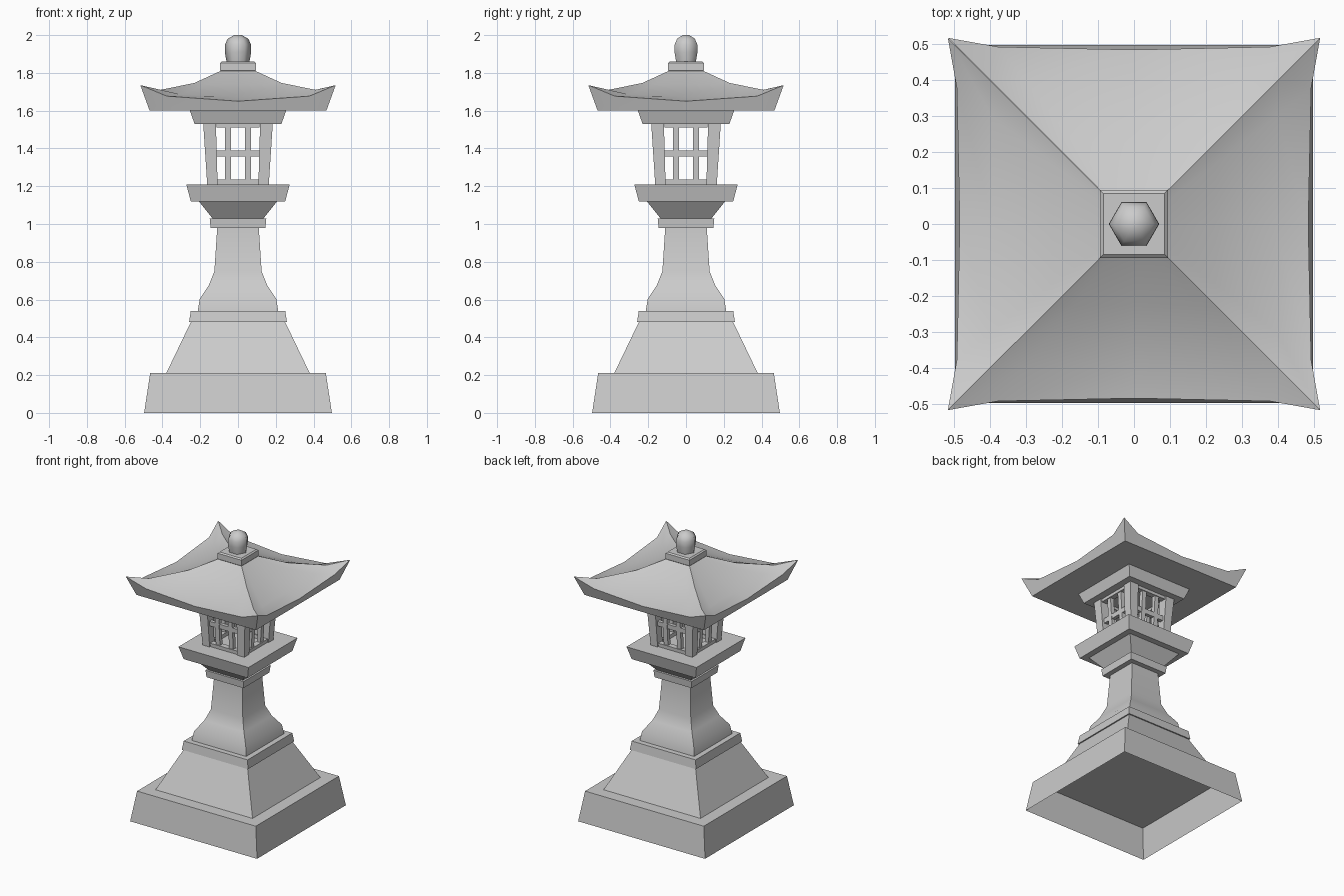
import bpy, bmesh, math
from mathutils import Matrix, Vector

cube = bpy.data.objects.get("Cube")
if cube:
    bpy.data.objects.remove(cube, do_unlink=True)

stone = bpy.data.materials.new("grey stone")
stone.use_nodes = True
GREY = (0.6, 0.6, 0.6, 1)
stone.diffuse_color = GREY
stone.node_tree.nodes["Principled BSDF"].inputs["Base Color"].default_value = GREY


def finish(name, bm, smooth=None):
    bmesh.ops.recalc_face_normals(bm, faces=bm.faces)
    mesh = bpy.data.meshes.new(name)
    bm.to_mesh(mesh)
    bm.free()
    mesh.materials.append(stone)
    obj = bpy.data.objects.new(name, mesh)
    bpy.context.collection.objects.link(obj)
    if smooth:
        bpy.ops.object.select_all(action="DESELECT")
        obj.select_set(True)
        bpy.context.view_layer.objects.active = obj
        bpy.ops.object.shade_smooth_by_angle(angle=math.radians(smooth))
    return obj


def loft(bm, rings, bottom=True, top=True):
    """Skin a list of point rings, with optional end caps."""
    vs = [[bm.verts.new(p) for p in ring] for ring in rings]
    n = len(vs[0])
    for a, b in zip(vs, vs[1:]):
        for i in range(n):
            bm.faces.new((a[i], a[(i + 1) % n], b[(i + 1) % n], b[i]))
    if bottom:
        bm.faces.new(vs[0][::-1])
    if top:
        bm.faces.new(vs[-1])


def rect(x0, x1, y0, y1, z):
    return [(x0, y0, z), (x1, y0, z), (x1, y1, z), (x0, y1, z)]


def square_block(name, profile, bottom=True, smooth=None):
    """Square tapered block from (half width, height) pairs."""
    bm = bmesh.new()
    loft(bm, [rect(-h, h, -h, h, z) for h, z in profile], bottom)
    return finish(name, bm, smooth)


def four_sides(bm):
    """Repeat the geometry around the vertical axis."""
    source = bm.verts[:] + bm.edges[:] + bm.faces[:]
    for k in (1, 2, 3):
        copy = bmesh.ops.duplicate(bm, geom=source)["geom"]
        verts = [v for v in copy if isinstance(v, bmesh.types.BMVert)]
        bmesh.ops.rotate(bm, verts=verts, cent=(0, 0, 0),
                         matrix=Matrix.Rotation(k * math.pi / 2, 3, "Z"))


# Pedestal: the plinth is open underneath
square_block("plinth", [(0.497, 0), (0.465, 0.21)], bottom=False)
square_block("sloped_base", [(0.38, 0.21), (0.25, 0.48)])
square_block("base_collar", [(0.259, 0.48), (0.25, 0.54)])
square_block("shaft", [(0.213, 0.54), (0.202, 0.605), (0.155, 0.675),
                       (0.125, 0.75), (0.11, 0.98)], smooth=40)
square_block("shaft_collar", [(0.145, 0.98), (0.15, 1.03)])
square_block("bracket", [(0.135, 1.03), (0.207, 1.12)])
square_block("tray", [(0.25, 1.12), (0.274, 1.21)])

# Lamp housing: leaning walls between these heights
LOW, HIGH = 1.21, 1.53


def wall(z):
    return 0.163 + 0.021 * (z - LOW) / (HIGH - LOW)


bm = bmesh.new()
loft(bm, [rect(-w, -inner, -w, -inner, z)
          for w, inner, z in ((wall(LOW), 0.108, LOW), (wall(HIGH), 0.117, HIGH))])
four_sides(bm)
finish("lamp_posts", bm)


def rails(name, spans, inset, depth):
    """Horizontal members, plus a copy on every side."""
    bm = bmesh.new()
    for z0, z1 in spans:
        loft(bm, [rect(-0.115, 0.115, inset - wall(z), inset + depth - wall(z), z)
                  for z in (z0, z1)])
    four_sides(bm)
    finish(name, bm)


rails("lamp_frame_rails", [(LOW, 1.235), (1.51, HIGH)], 0.008, 0.04)
rails("window_crossbars", [(1.357, 1.39)], 0.016, 0.025)

bm = bmesh.new()
for x in (-0.052, 0.052):
    loft(bm, [rect(x - 0.016, x + 0.016, 0.014 - wall(z), 0.042 - wall(z), z)
              for z in (1.22, 1.52)])
four_sides(bm)
finish("window_uprights", bm)

# Roof: beam, curved hipped slopes, leaning eaves and flat soffit
square_block("roof_beam", [(0.23, 1.53), (0.255, 1.6)])

# Each row: half width at corner, middle and quarter depth, then their heights
slope_rows = [(0.093, 0.093, 0.093, 1.81, 1.81, 1.81),
              (0.23, 0.225, 0.227, 1.747, 1.737, 1.74),
              (0.41, 0.39, 0.395, 1.71, 1.672, 1.685),
              (0.517, 0.484, 0.492, 1.735, 1.65, 1.677)]
EAVE = 0.468


def slope_row(corner, mid, quarter, zc, zm, zq):
    q = corner * 0.73
    return [(-corner, -corner, zc), (-q, -quarter, zq), (0, -mid, zm),
            (q, -quarter, zq), (corner, -corner, zc)]


def sheet(bm, rows):
    grid = [[bm.verts.new(p) for p in row] for row in rows]
    for a, b in zip(grid, grid[1:]):
        for i in range(len(a) - 1):
            bm.faces.new((b[i], b[i + 1], a[i + 1], a[i]))


rows = [slope_row(*r) for r in slope_rows]
bm = bmesh.new()
sheet(bm, rows)
sheet(bm, [rows[-1], [(f * EAVE, -EAVE, 1.6) for f in (-1, -0.73, 0, 0.73, 1)]])
four_sides(bm)
bm.faces.new([bm.verts.new(p) for p in rect(-EAVE, EAVE, -EAVE, EAVE, 1.6)[::-1]])
roof = finish("roof", bm, smooth=40)
# Hold every panel facing outward: up for slopes, outward for eaves, down for soffit
bm = bmesh.new()
bm.from_mesh(roof.data)
for face in bm.faces:
    if face.normal.dot(face.calc_center_median() - Vector((0, 0, 1.62))) < 0:
        face.normal_flip()
bm.to_mesh(roof.data)
bm.free()

# Roof cap and six-sided finial
square_block("roof_cap", [(0.085, 1.8), (0.094, 1.812), (0.094, 1.852), (0.085, 1.86)])
bm = bmesh.new()
loft(bm, [[(r * math.cos(k * math.pi / 3), r * math.sin(k * math.pi / 3), z)
           for k in range(6)]
          for r, z in ((0.06, 1.855), (0.07, 1.91), (0.069, 1.95),
                       (0.055, 1.98), (0.02, 2.0))])
finish("finial", bm, smooth=65)
